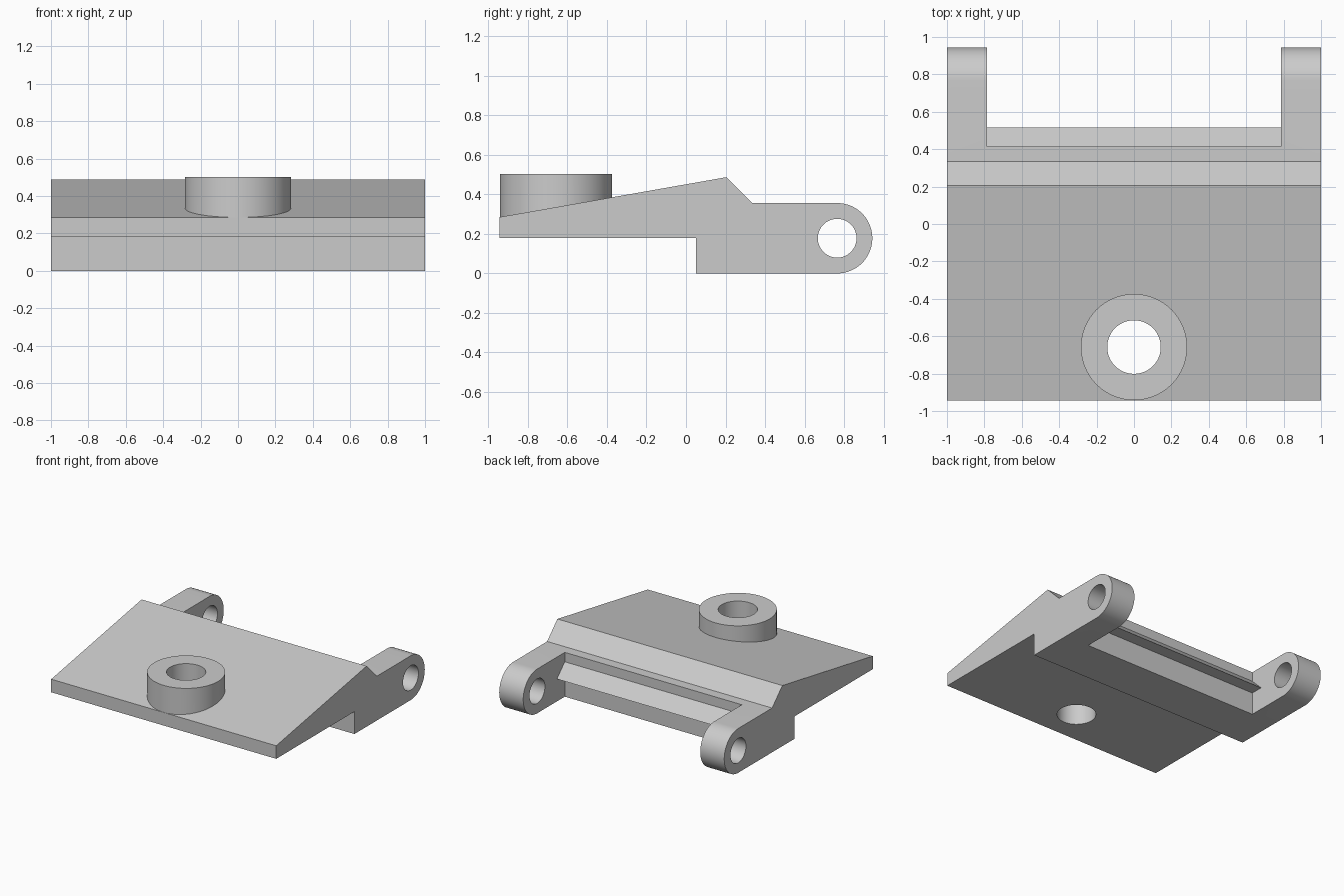
import bpy, bmesh, math
from mathutils import Matrix

old = bpy.data.objects.get("Cube")
if old:
    bpy.data.objects.remove(old, do_unlink=True)

grey = bpy.data.materials.new("plain_grey")
grey.use_nodes = True
colour = (0.6, 0.6, 0.6, 1)
grey.diffuse_color = colour
grey.node_tree.nodes["Principled BSDF"].inputs["Base Color"].default_value = colour


def finish(name, bm):
    bmesh.ops.recalc_face_normals(bm, faces=bm.faces)
    mesh = bpy.data.meshes.new(name)
    bm.to_mesh(mesh)
    bm.free()
    mesh.materials.append(grey)
    obj = bpy.data.objects.new(name, mesh)
    bpy.context.collection.objects.link(obj)
    return obj


def extrude_x(name, profile, half_width):
    """Sweep a side profile of (y, z) points across the width."""
    bm = bmesh.new()
    face = bm.faces.new([bm.verts.new((-half_width, y, z)) for y, z in profile])
    out = bmesh.ops.extrude_face_region(bm, geom=[face])
    moved = [v for v in out["geom"] if isinstance(v, bmesh.types.BMVert)]
    bmesh.ops.translate(bm, verts=moved, vec=(2 * half_width, 0, 0))
    return finish(name, bm)


def cylinder(name, radius, depth, centre, along_x=False):
    bm = bmesh.new()
    turn = Matrix.Rotation(math.pi / 2, 4, 'Y') if along_x else Matrix()
    bmesh.ops.create_cone(bm, cap_ends=True, segments=96, radius1=radius,
                          radius2=radius, depth=depth,
                          matrix=Matrix.Translation(centre) @ turn)
    return finish(name, bm)


def combine(target, other, operation):
    other.hide_render = True
    mod = target.modifiers.new(operation.lower(), 'BOOLEAN')
    mod.operation, mod.object, mod.solver = operation, other, 'EXACT'
    bpy.context.view_layer.objects.active = target
    bpy.ops.object.modifier_apply(modifier=mod.name)
    bpy.data.objects.remove(other, do_unlink=True)


# Wedge plate with stepped underside and rounded hinge end
PIVOT_Y, PIVOT_Z = 0.765, 0.178
STEPS = 40
rounded = [(PIVOT_Y + PIVOT_Z * math.cos(a), PIVOT_Z + PIVOT_Z * math.sin(a))
           for a in (-math.pi / 2 + math.pi * i / STEPS for i in range(STEPS + 1))]
profile = [(-0.943, 0.285), (-0.943, 0.18), (0.05, 0.18), (0.05, 0)]
profile += rounded + [(0.335, 0.356), (0.205, 0.487)]
bracket = extrude_x("hinge_bracket", profile, 1)

# Gap between the hinge arms, leaving a small sloped lip
gap = [(0.415, 0.6), (0.415, 0.28), (0.515, 0.18), (0.415, 0.18),
       (0.415, -0.1), (1.1, -0.1), (1.1, 0.6)]
combine(bracket, extrude_x("gap_cutter", gap, 0.787), 'DIFFERENCE')

# Hinge pin holes
combine(bracket, cylinder("pin_cutter", 0.098, 3, (0, PIVOT_Y, PIVOT_Z), True), 'DIFFERENCE')

# Raised round boss with a hole through the plate
BOSS_Y = -0.658
combine(bracket, cylinder("boss", 0.284, 0.27, (0, BOSS_Y, 0.367)), 'UNION')
combine(bracket, cylinder("boss_cutter", 0.143, 2, (0, BOSS_Y, 0.3)), 'DIFFERENCE')

# Smooth round surfaces, sharp corners
bpy.ops.object.select_all(action='DESELECT')
bracket.select_set(True)
bpy.context.view_layer.objects.active = bracket
bpy.ops.object.shade_smooth_by_angle(angle=math.radians(30))
